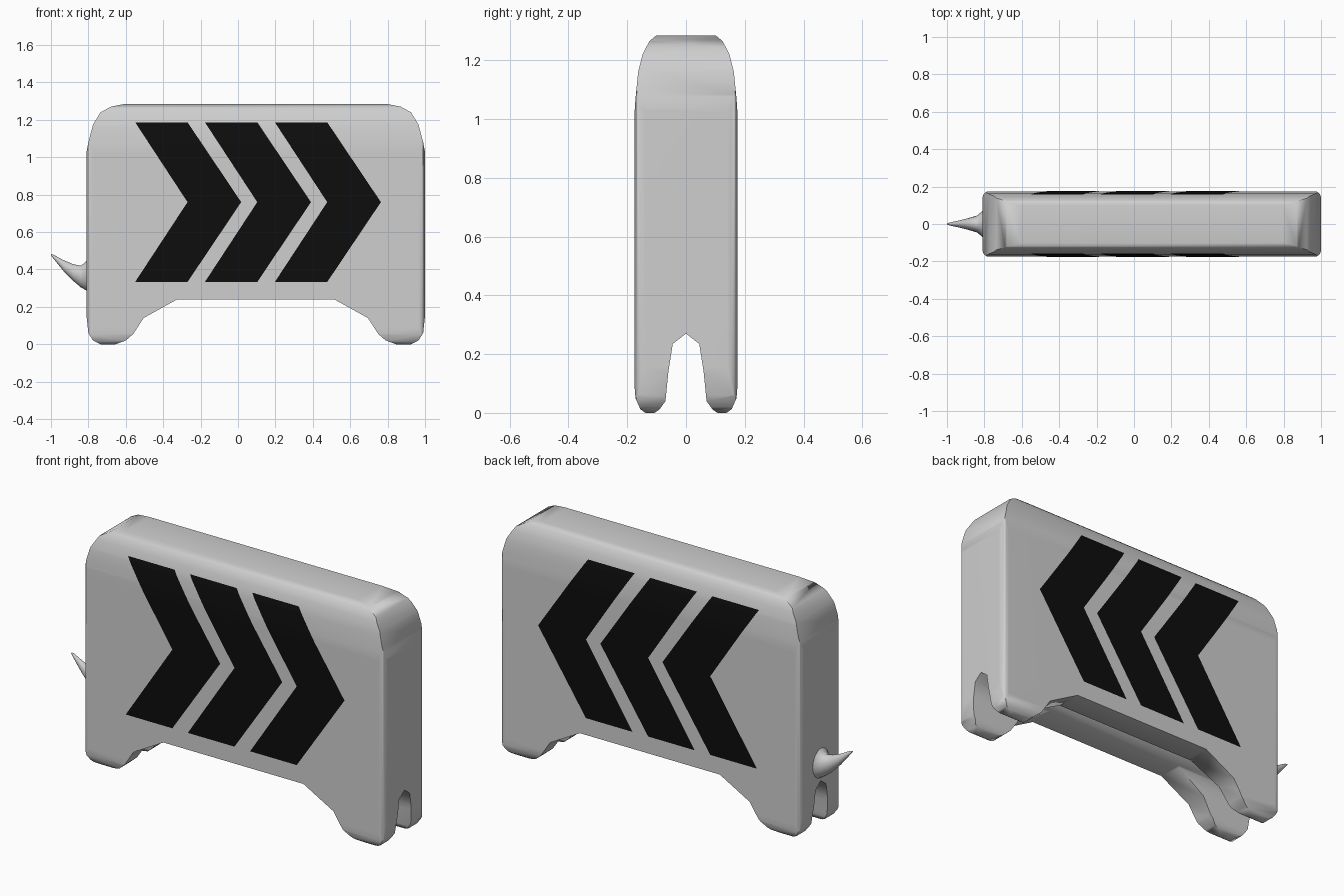
import bpy, bmesh, math
from mathutils import Vector

if "Cube" in bpy.data.objects:
    bpy.data.objects.remove(bpy.data.objects["Cube"])

CX = 0.095  # body centre along x


def material(name, rgb):
    m = bpy.data.materials.new(name)
    m.diffuse_color = (*rgb, 1)
    m.use_nodes = True
    m.node_tree.nodes["Principled BSDF"].inputs["Base Color"].default_value = m.diffuse_color
    return m


GREY = material("light grey", (0.62, 0.62, 0.62))
BLACK = material("black", (0.004, 0.004, 0.004))


def add_object(name, bm, mat):
    bmesh.ops.recalc_face_normals(bm, faces=bm.faces)
    me = bpy.data.meshes.new(name)
    bm.to_mesh(me)
    bm.free()
    me.materials.append(mat)
    ob = bpy.data.objects.new(name, me)
    bpy.context.collection.objects.link(ob)
    return ob


def prism(name, pts, axis, lo, hi, mat):
    """Extrude a closed 2D outline along an axis."""
    place = {"x": lambda a, b, t: (t, a, b),
             "y": lambda a, b, t: (a, t, b),
             "z": lambda a, b, t: (a, b, t)}[axis]
    bm = bmesh.new()
    rings = [[bm.verts.new(place(a, b, t)) for a, b in pts] for t in (lo, hi)]
    n = len(pts)
    for r in rings:
        bm.faces.new(r)
    for i in range(n):
        j = (i + 1) % n
        bm.faces.new((rings[0][i], rings[0][j], rings[1][j], rings[1][i]))
    return add_object(name, bm, mat)


def intersect(ob, other):
    """Keep the shared volume and bake it."""
    mod = ob.modifiers.new("cut", "BOOLEAN")
    mod.operation, mod.solver, mod.object = "INTERSECT", "EXACT", other
    dg = bpy.context.evaluated_depsgraph_get()
    me = bpy.data.meshes.new_from_object(ob.evaluated_get(dg))
    ob.modifiers.clear()
    ob.data = me


def remove(ob):
    bpy.data.objects.remove(ob, do_unlink=True)


def smooth(ob, angle):
    bpy.ops.object.select_all(action="DESELECT")
    ob.select_set(True)
    bpy.context.view_layer.objects.active = ob
    bpy.ops.object.shade_smooth_by_angle(angle=math.radians(angle))


def mirrored(half, cx=0.0):
    left = [(-a, b) for a, b in reversed(half) if a > 1e-6]
    return [(a + cx, b) for a, b in half + left]


# Body: side outline x end outline x rounded plan
side = mirrored([(0.42, 0.24), (0.60, 0.14), (0.655, 0.055), (0.695, 0.02),
                 (0.75, 0), (0.83, 0), (0.87, 0.02), (0.895, 0.06),
                 (0.91, 0.2), (0.91, 1.0), (0.895, 1.08), (0.87, 1.175),
                 (0.83, 1.24), (0.775, 1.27), (0.70, 1.285)], CX)
end = mirrored([(0, 0.27), (0.045, 0.235), (0.06, 0.14), (0.07, 0.04),
                (0.09, 0.012), (0.115, -0.005), (0.13, -0.005),
                (0.155, 0.012), (0.172, 0.05), (0.18, 0.15), (0.18, 0.95),
                (0.172, 1.07), (0.163, 1.16), (0.148, 1.22),
                (0.125, 1.265), (0.095, 1.29)])
HX, HY, R = 0.905, 0.175, 0.035
plan = []
for k, (sx, sy) in enumerate([(1, 1), (-1, 1), (-1, -1), (1, -1)]):
    for s in range(5):
        a = math.radians(90 * k + 22.5 * s)
        plan.append((CX + sx * (HX - R) + R * math.cos(a),
                     sy * (HY - R) + R * math.sin(a)))

body = prism("body", side, "y", -0.3, 0.3, GREY)
for pts, axis, lo, hi in ((end, "x", -1.2, 1.2), (plan, "z", -0.2, 1.6)):
    cutter = prism("cutter", pts, axis, lo, hi, GREY)
    cutter.hide_render = True
    intersect(body, cutter)
    remove(cutter)

# Chevrons: thin skins just above both broad faces
shell = body.copy()
shell.data = body.data.copy()
bpy.context.collection.objects.link(shell)
shell.hide_render = True
for v in shell.data.vertices:
    v.co.y *= 1.015
for i, x in enumerate((-0.55, -0.177, 0.197)):
    pts = [(x, 1.187), (x + 0.28, 1.187), (x + 0.567, 0.76),
           (x + 0.28, 0.333), (x, 0.333), (x + 0.28, 0.76)]
    chev = prism(f"chevron_{i + 1}", pts, "y", -0.3, 0.3, BLACK)
    intersect(chev, shell)
    bm = bmesh.new()
    bm.from_mesh(chev.data)
    walls = [f for f in bm.faces if abs(f.normal.y) < 0.5]
    bmesh.ops.delete(bm, geom=walls, context="FACES")
    for f in bm.faces:
        f.material_index = 0
    bm.to_mesh(chev.data)
    bm.free()
    chev.data.materials.clear()
    chev.data.materials.append(BLACK)
remove(shell)

smooth(body, 50)
wn = body.modifiers.new("even shading", "WEIGHTED_NORMAL")
wn.keep_sharp = True

# Tail: tapering rings (x, centre z, half height, half width)
rings = [(-0.79, 0.37, 0.10, 0.09), (-0.815, 0.365, 0.075, 0.065),
         (-0.84, 0.362, 0.058, 0.045), (-0.88, 0.383, 0.045, 0.033),
         (-0.93, 0.418, 0.03, 0.02), (-0.985, 0.467, 0.011, 0.008),
         (-1.0, 0.479, 0.003, 0.003)]
bm = bmesh.new()
N = 16
loops = [[bm.verts.new(Vector((x, ry * math.cos(2 * math.pi * k / N),
                               z + rz * math.sin(2 * math.pi * k / N))))
          for k in range(N)] for x, z, rz, ry in rings]
for p, q in zip(loops, loops[1:]):
    for k in range(N):
        j = (k + 1) % N
        bm.faces.new((p[k], p[j], q[j], q[k]))
bm.faces.new(loops[0])
bm.faces.new(loops[-1])
tail = add_object("tail", bm, GREY)
smooth(tail, 60)
